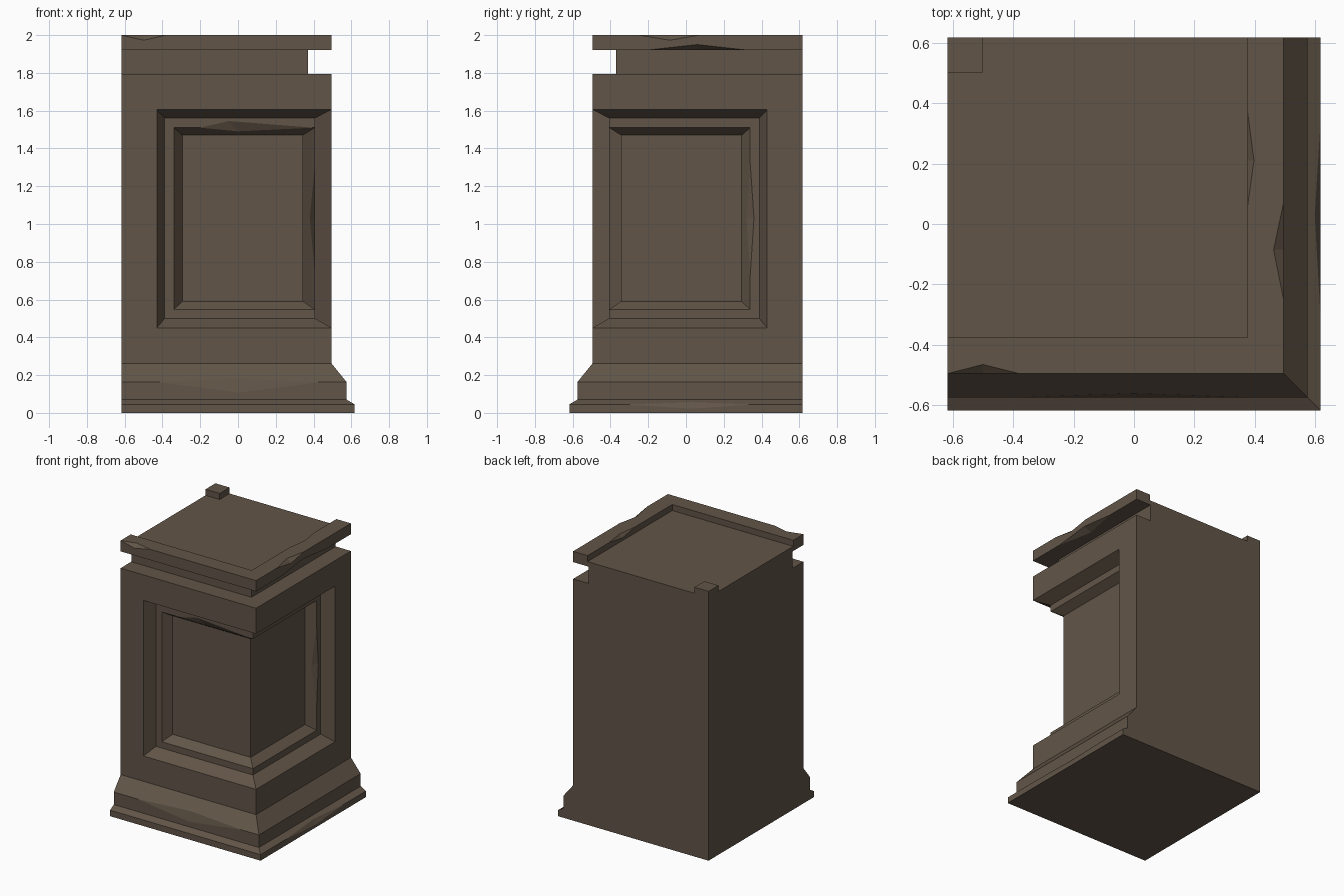
import bpy, bmesh
from mathutils import Vector

if "Cube" in bpy.data.objects:
    bpy.data.objects.remove(bpy.data.objects["Cube"])

W = 0.618          # flat back (y) and flat left side (-x)

stone = bpy.data.materials.new("brown stone")
stone.diffuse_color = (0.122, 0.091, 0.064, 1)
stone.use_nodes = True
stone.node_tree.nodes["Principled BSDF"].inputs["Base Color"].default_value = stone.diffuse_color


def make_object(name, bm):
    bmesh.ops.remove_doubles(bm, verts=bm.verts, dist=1e-5)
    bmesh.ops.recalc_face_normals(bm, faces=bm.faces)
    mesh = bpy.data.meshes.new(name)
    bm.to_mesh(mesh)
    bm.free()
    mesh.materials.append(stone)
    obj = bpy.data.objects.new(name, mesh)
    bpy.context.collection.objects.link(obj)
    return obj


def face(bm, pts):
    bm.faces.new([bm.verts.new(p) for p in pts])


def twin(bm, pts):
    # one face on the front and its reflection on the right side
    face(bm, pts)
    face(bm, [(-y, -x, z) for x, y, z in pts])


pedestal = bmesh.new()

# moulded outline: distance from axis, height
D = 0.495
base = [(0.618, 0), (0.618, 0.045), (0.575, 0.07), (0.575, 0.163), (D, 0.262)]
cap = [(D, 1.795), (0.37, 1.795), (0.37, 1.92), (D, 1.92), (D, 2.0),
       (0.376, 2.0), (0.376, 1.955)]
for prof in (base, cap):
    for (d0, z0), (d1, z1) in zip(prof, prof[1:]):
        twin(pedestal, [(-W, -d0, z0), (d0, -d0, z0), (d1, -d1, z1), (-W, -d1, z1)])

# stepped panel wrapping round the corner: left edge, bottom, top, depth
rings = [(-W, 0.262, 1.795, D), (-0.43, 0.45, 1.605, D), (-0.388, 0.5, 1.56, 0.408),
         (-0.34, 0.547, 1.51, 0.408), (-0.295, 0.59, 1.47, 0.345)]


def ring_points(r):
    l, zb, zt, d = r
    return [(d, -d, zb), (l, -d, zb), (l, -d, zt), (d, -d, zt)]


for r0, r1 in zip(rings, rings[1:]):
    a, b = ring_points(r0), ring_points(r1)
    for i in range(3):
        twin(pedestal, [a[i], a[i + 1], b[i + 1], b[i]])
twin(pedestal, ring_points(rings[-1]))

# flat back and left sides, underside, sunken top
outline = [(-W, 0)] + base + cap + [(-W, 1.955)]
twin(pedestal, [(-W, -x, z) for x, z in outline])
for d, z in (base[0], cap[-1]):
    face(pedestal, [(-W, -d, z), (d, -d, z), (d, W, z), (-W, W, z)])
body = make_object("pedestal", pedestal)

# chipped edges: both ends on the edge, then a deepest point on each adjoining face
chips = [
    ((-0.617, -D, 2), (-0.38, -D, 2), (-0.5, -D, 1.973), (-0.5, -0.465, 2)),
    ((D, -0.25, 2), (D, 0.07, 2), (D, -0.085, 1.973), (0.462, -0.085, 2)),
    ((D, -0.21, 1.92), (D, 0.33, 1.92), (D, 0.06, 1.95), (0.44, 0.06, 1.92)),
    ((0.376, 0.06, 2), (0.376, 0.37, 2), (0.376, 0.21, 1.975), (0.397, 0.21, 2)),
    ((-0.2, -0.408, 1.51), (0.4, -0.408, 1.51), (-0.05, -0.408, 1.545), (0, -0.377, 1.49)),
    ((0.408, 0.34, 0.73), (0.408, 0.34, 1.32), (0.38, 0.32, 1.03), (0.408, 0.36, 1.03)),
    ((-0.42, -0.575, 0.163), (0.43, -0.575, 0.163), (0, -0.575, 0.108), (0, -0.56, 0.182)),
    ((0.618, -0.32, 0.045), (0.618, 0.35, 0.045), (0.618, 0.03, 0.022), (0.598, 0.03, 0.0566)),
]
cut = bmesh.new()
for chip in chips:
    a, b, c, d = map(Vector, chip)
    mid = (a + b) / 2
    # apex outside the stone, opposite the chip
    out = mid - ((c - mid) + (d - mid)) * 0.5
    tmp = [cut.verts.new(p) for p in (a, b, c, d, out)]
    for i, j, k in ((0, 2, 3), (1, 3, 2), (0, 4, 2), (0, 3, 4), (1, 2, 4), (1, 4, 3)):
        cut.faces.new((tmp[i], tmp[j], tmp[k]))
cutter = make_object("chip_cutter", cut)
cutter.hide_render = True

mod = body.modifiers.new("chips", 'BOOLEAN')
mod.operation = 'DIFFERENCE'
mod.solver = 'EXACT'
mod.object = cutter
bpy.context.view_layer.objects.active = body
bpy.ops.object.modifier_apply(modifier=mod.name)
bpy.data.objects.remove(cutter)

# small block on the back left corner of the top
post = bmesh.new()
bmesh.ops.create_cube(post, size=1)
for v in post.verts:
    v.co = Vector((-0.56 + v.co.x * 0.116, 0.56 + v.co.y * 0.116, 1.977 + v.co.z * 0.046))
make_object("corner_block", post)
